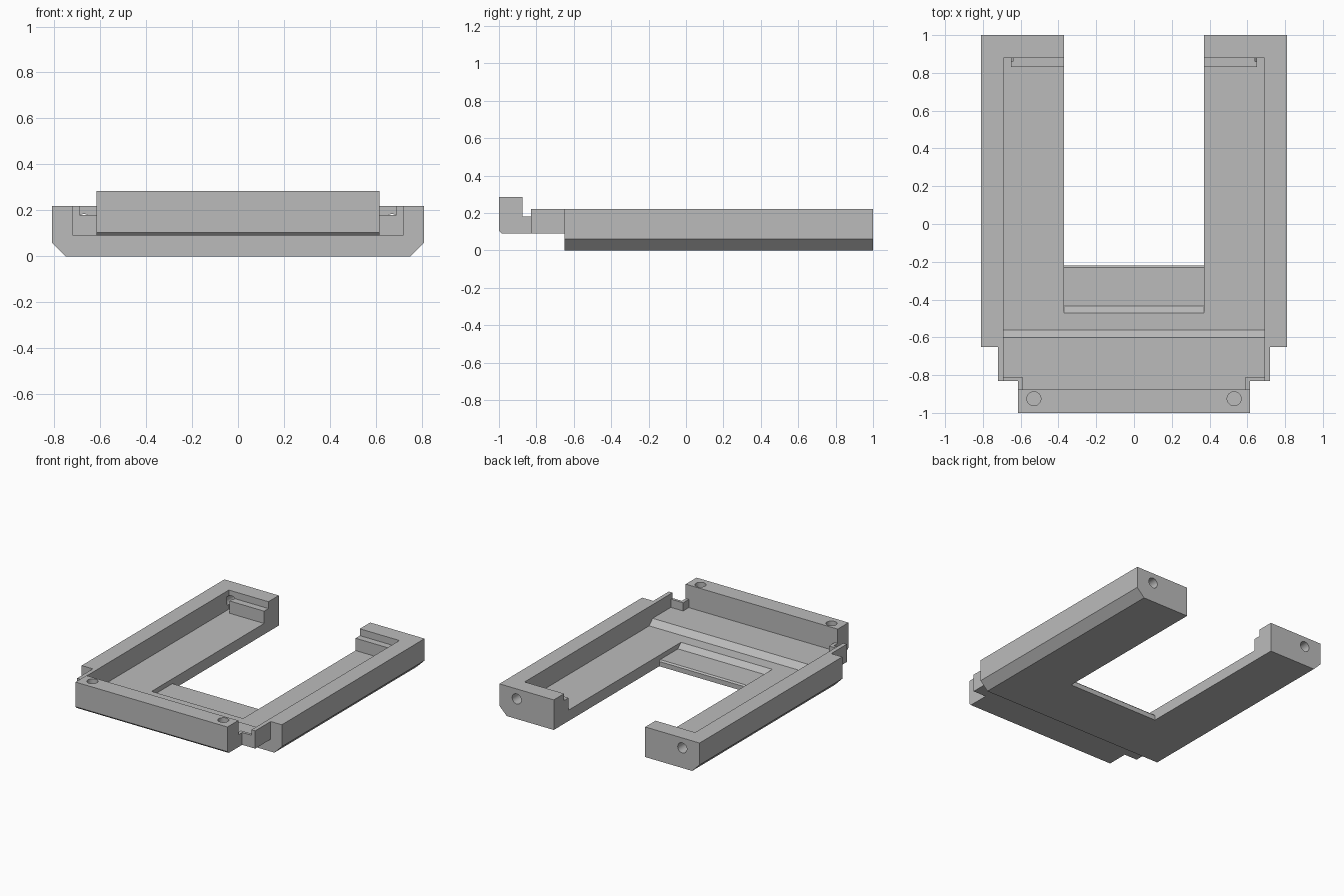
import bpy, bmesh
from mathutils import Matrix, Vector

cube = bpy.data.objects.get("Cube")
if cube:
    bpy.data.objects.remove(cube, do_unlink=True)

grey = bpy.data.materials.new("plain grey")
grey.use_nodes = True
grey.diffuse_color = (0.5, 0.5, 0.5, 1)
grey.node_tree.nodes["Principled BSDF"].inputs["Base Color"].default_value = (0.5, 0.5, 0.5, 1)


def finish(name, bm):
    bmesh.ops.recalc_face_normals(bm, faces=bm.faces)
    mesh = bpy.data.meshes.new(name)
    bm.to_mesh(mesh)
    bm.free()
    mesh.materials.append(grey)
    obj = bpy.data.objects.new(name, mesh)
    bpy.context.collection.objects.link(obj)
    return obj


def prism(name, points, axis, start, end):
    """Extrude a profile along x (points are y, z) or along y (points are x, z)."""
    bm = bmesh.new()
    place = (lambda p: (start, p[0], p[1])) if axis == "x" else (lambda p: (p[0], start, p[1]))
    face = bm.faces.new([bm.verts.new(place(p)) for p in points])
    new = bmesh.ops.extrude_face_region(bm, geom=[face])["geom"]
    length = end - start
    shift = Vector((length, 0, 0)) if axis == "x" else Vector((0, length, 0))
    bmesh.ops.translate(bm, vec=shift, verts=[v for v in new if isinstance(v, bmesh.types.BMVert)])
    return finish(name, bm)


def box(name, x, y, z):
    return prism(name, [(y[0], z[0]), (y[1], z[0]), (y[1], z[1]), (y[0], z[1])], "x", x[0], x[1])


def cylinder(name, centre, radius, depth, along_y=False):
    bm = bmesh.new()
    turn = Matrix.Rotation(1.570796, 4, "X") if along_y else Matrix()
    bmesh.ops.create_cone(bm, cap_ends=True, segments=32, radius1=radius, radius2=radius,
                          depth=depth, matrix=Matrix.Translation(centre) @ turn)
    return finish(name, bm)


def combine(target, tool, operation):
    mod = target.modifiers.new(tool.name, "BOOLEAN")
    mod.operation = operation
    mod.solver = "EXACT"
    mod.object = tool
    tool.hide_render = True
    bpy.context.view_layer.objects.active = target
    bpy.ops.object.modifier_apply(modifier=mod.name)
    bpy.data.objects.remove(tool, do_unlink=True)


# Main body with chamfered lower edges
tray = prism("u_shaped_tray", [(-.75, 0), (.75, 0), (.81, .06), (.81, .22), (-.81, .22), (-.81, .06)],
             "y", -.65, 1)

# Front neck, lips and raised front bar
bar_profile = [(-.985, .09), (-.85, .09), (-.85, .285), (-1, .285), (-1, .105)]
for part in (box("neck", (-.72, .72), (-.83, -.6), (.09, .22)),
             box("lip", (-.615, .615), (-.9, -.8), (.09, .18)),
             prism("front_bar", bar_profile, "x", -.615, .615)):
    combine(tray, part, "UNION")

# Pocket with sloped step, space behind the bar, rear ledge
pocket = [(-.81, .12), (-.6, .12), (-.56, .08), (.83, .08), (.83, .4), (-.81, .4)]
opening = [(-.49, .1), (-.435, .045), (-.23, .045), (-.22, .035),
           (-.22, -.1), (1.1, -.1), (1.1, .5), (-.49, .5)]
cutters = [prism("pocket", pocket, "x", -.69, .69),
           box("bar_recess", (-.59, .59), (-.875, -.75), (.12, .4)),
           box("lip_top", (-.69, .69), (-.875, -.7), (.18, .5)),
           box("rear_ledge", (-.69, .69), (.7, .88), (.17, .4)),
           prism("opening", opening, "x", -.37, .37)]

# Corner alcoves, screw holes in the bar and in the arm ends
for side in (-1, 1):
    x = sorted((side * .65, side * .69))
    cutters += [box("alcove", x, (.7, .88), (.08, .4)),
                cylinder("bar_hole", (side * .53, -.925, .285), .037, .2),
                cylinder("end_hole", (side * .67, .98, .147), .037, .24, True)]
for cutter in cutters:
    combine(tray, cutter, "DIFFERENCE")

# Smooth hole walls, sharp edges elsewhere
bpy.ops.object.select_all(action="DESELECT")
tray.select_set(True)
bpy.context.view_layer.objects.active = tray
bpy.ops.object.shade_smooth_by_angle(angle=0.5)
